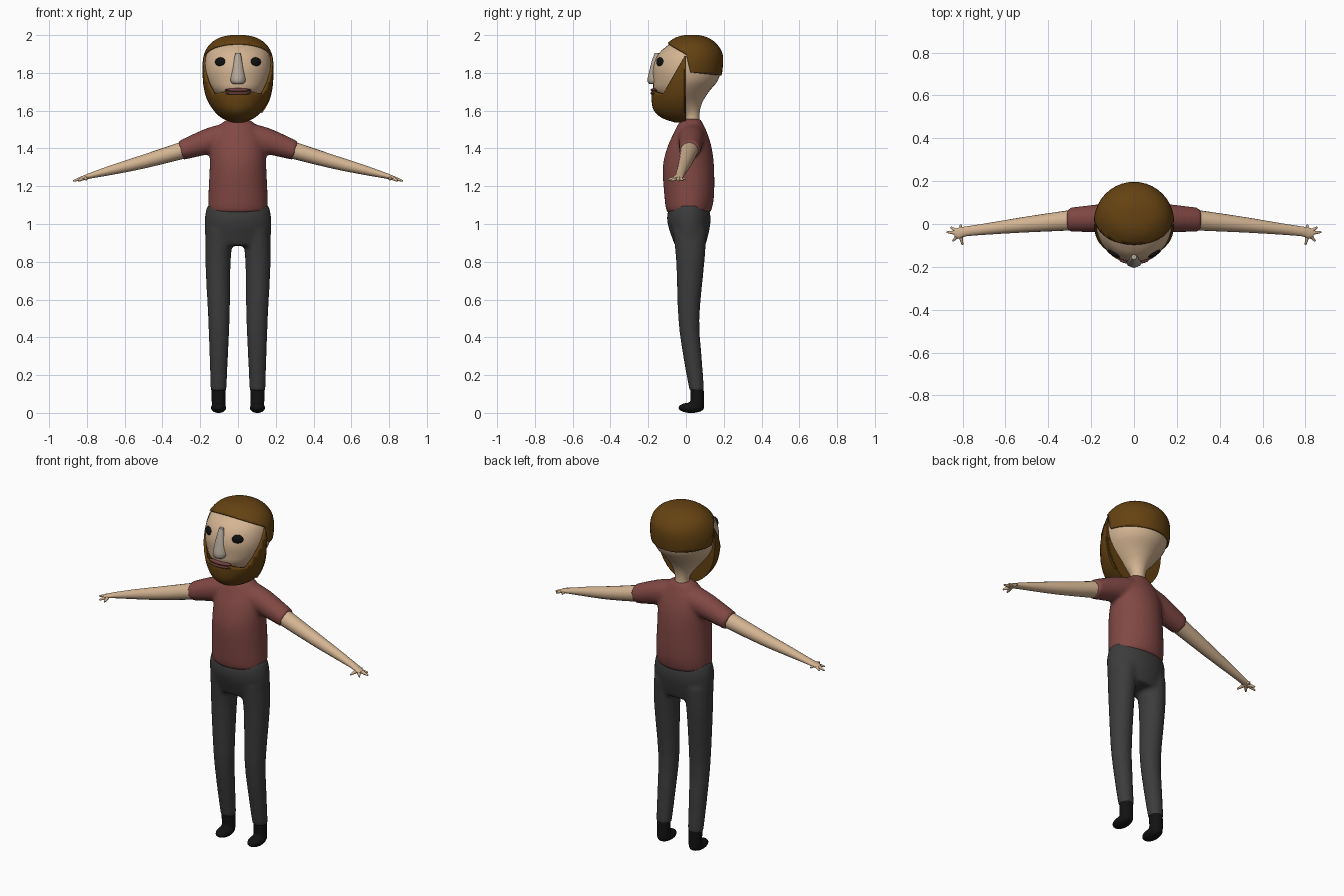
import bpy, bmesh, math
from mathutils import Vector, Matrix

cube = bpy.data.objects.get("Cube")
if cube:
    bpy.data.objects.remove(cube, do_unlink=True)


def material(name, color):
    m = bpy.data.materials.new(name)
    m.use_nodes = True
    m.diffuse_color = (*color, 1)
    b = m.node_tree.nodes["Principled BSDF"]
    b.inputs["Base Color"].default_value = (*color, 1)
    b.inputs["Roughness"].default_value = 0.8
    return m


skin = material("skin", (0.66, 0.46, 0.29))
nose_tone = material("nose grey beige", (0.47, 0.40, 0.33))
shirt_red = material("shirt red", (0.22, 0.065, 0.058))
trouser_grey = material("trouser grey", (0.045, 0.045, 0.045))
black = material("shoe black", (0.006, 0.006, 0.006))
hair_brown = material("hair brown", (0.13, 0.055, 0.006))
lip_red = material("lip red", (0.16, 0.05, 0.05))

X, Y, Z = Vector((1, 0, 0)), Vector((0, 1, 0)), Vector((0, 0, 1))


def smooth_rings(rings, steps):
    """Catmull-Rom interpolation through the cross-sections."""
    r = [Vector(a) for a in rings]
    out = []
    for i in range(len(r) - 1):
        a, b, c, d = r[max(i - 1, 0)], r[i], r[i + 1], r[min(i + 2, len(r) - 1)]
        for k in range(steps):
            t = k / steps
            out.append(b + (c - a) * (t / 2) + (a * 2 - b * 5 + c * 4 - d) * (t * t / 2)
                       + (b * 3 - a - c * 3 + d) * (t ** 3 / 2))
    return out + [r[-1]]


def loft(bm, rings, u=X, v=Y, n=32, steps=3):
    """Closed skin over elliptical sections (x, y, z, radius_u, radius_v)."""
    loops = []
    for x, y, z, ra, rb in smooth_rings(rings, steps):
        loops.append([bm.verts.new(Vector((x, y, z))
                      + u * (ra * math.cos(math.tau * k / n))
                      + v * (rb * math.sin(math.tau * k / n))) for k in range(n)])
    for a, b in zip(loops, loops[1:]):
        for k in range(n):
            j = (k + 1) % n
            bm.faces.new((a[k], a[j], b[j], b[k]))
    bm.faces.new(loops[0][::-1])
    bm.faces.new(loops[-1])


def ellipsoid(bm, center, radii, turn=0):
    bmesh.ops.create_uvsphere(bm, u_segments=24, v_segments=14, radius=1,
                              matrix=Matrix.Translation(center) @ Matrix.Rotation(turn, 4, 'Z')
                              @ Matrix.Diagonal((*radii, 1)))


def finish(name, bm, mat, voxel=0, shell=0):
    bmesh.ops.recalc_face_normals(bm, faces=bm.faces)
    me = bpy.data.meshes.new(name)
    bm.to_mesh(me)
    bm.free()
    me.materials.append(mat)
    me.polygons.foreach_set("use_smooth", [True] * len(me.polygons))
    me.set_sharp_from_angle(angle=math.radians(50))
    ob = bpy.data.objects.new(name, me)
    bpy.context.collection.objects.link(ob)
    if voxel:
        m = ob.modifiers.new("blend", 'REMESH')
        m.mode, m.voxel_size, m.use_smooth_shade = 'VOXEL', voxel, True
        s = ob.modifiers.new("soften", 'SMOOTH')
        s.iterations = 5
    if shell:
        m = ob.modifiers.new("thickness", 'SOLIDIFY')
        m.thickness, m.offset = shell, -1
    return ob


def cut(bm, co, no, **kw):
    return bmesh.ops.bisect_plane(bm, geom=bm.verts[:] + bm.edges[:] + bm.faces[:],
                                  plane_co=co, plane_no=no, **kw)


def keep(bm, rule):
    gone = [f for f in bm.faces if not rule(f.calc_center_median())]
    bmesh.ops.delete(bm, geom=gone, context='FACES')


def upright(rows):
    return [(0, cy, z, rx, ry) for z, cy, rx, ry in rows]


# Head and neck
head_rows = [(1.53, .035, .04, .04), (1.585, .03, .042, .042), (1.64, .0, .075, .085),
             (1.7, -.022, .13, .143), (1.76, -.003, .166, .172), (1.83, .005, .178, .18),
             (1.9, .018, .168, .165), (1.95, .03, .135, .12), (1.98, .03, .085, .075),
             (1.992, .03, .03, .03)]
bm = bmesh.new()
loft(bm, upright(head_rows))
finish("head", bm, skin)

# Hair cap: enlarged skull trimmed along the hairline, temples and nape
bm = bmesh.new()
loft(bm, upright([(1.8 + (z - 1.8) * 1.04, cy, rx + .01, ry + .01)
                  for z, cy, rx, ry in head_rows[3:]]), n=40)
cut(bm, (0, 0, 1.9), (0, .6, 1))
cut(bm, (0, 0, 1.9), (0, 1, .25))
cut(bm, (0, 0, 1.805), (0, .1, 1))
keep(bm, lambda c: c.z > 1.805 - .1 * c.y
     and (c.z > 1.9 - .6 * c.y or c.y > (1.9 - c.z) * .25))
finish("hair", bm, hair_brown, shell=.015)

# Beard: front half shell with a raised moustache edge
bm = bmesh.new()
loft(bm, upright([(1.538, -.01, .03, .05), (1.56, 0, .085, .125), (1.6, 0, .128, .17),
                  (1.65, 0, .16, .182), (1.7, 0, .177, .183), (1.76, 0, .186, .184),
                  (1.83, 0, .187, .182), (1.89, 0, .182, .175)]), n=40)
res = cut(bm, (0, 0, 0), Y, clear_outer=True)
bmesh.ops.edgeloop_fill(bm, edges=[e for e in res["geom_cut"]
                                   if isinstance(e, bmesh.types.BMEdge)])
cut(bm, (0, -.02, 1.865), (0, -1.75, 1))
for s in (-1, 1):
    cut(bm, (0, 0, 1.715), (.2 * s, 0, 1))
keep(bm, lambda c: c.z < 1.865 + 1.75 * (c.y + .02) or c.z < 1.715 - .2 * abs(c.x))
finish("beard", bm, hair_brown, shell=.014)

# Face details
bm = bmesh.new()
loft(bm, upright([(1.742, -.17, .028, .026), (1.757, -.17, .04, .035), (1.8, -.166, .036, .031),
                  (1.86, -.16, .024, .022), (1.905, -.154, .013, .012)]), n=8, steps=2)
finish("nose", bm, nose_tone)
for side, s in (("left", 1), ("right", -1)):
    bm = bmesh.new()
    ellipsoid(bm, (.094 * s, -.138, 1.858), (.031, .012, .025), .56 * s)
    finish(side + "_eye", bm, black)
for name, z in (("upper_lip", 1.709), ("lower_lip", 1.692)):
    bm = bmesh.new()
    ellipsoid(bm, (0, -.166, z), (.07, .022, .0105))
    finish(name, bm, lip_red)

# Shirt: torso and sleeves blended together
slope = Vector((.95, 0, -.27)).normalized()
bm = bmesh.new()
loft(bm, upright([(1.058, .015, .145, .107), (1.075, .015, .157, .12), (1.15, .017, .157, .132),
                  (1.3, .013, .15, .136), (1.4, .018, .146, .119), (1.47, .023, .128, .094),
                  (1.53, .025, .09, .066), (1.557, .03, .05, .045)]))
for s in (-1, 1):
    loft(bm, [(.04 * s, .028, 1.463, .075, .074), (.15 * s, .027, 1.44, .067, .069),
              (.305 * s, .02, 1.388, .056, .051)],
         u=Y, v=Vector((-slope.z * s, 0, slope.x)))
finish("shirt", bm, shirt_red, voxel=.011)

# Trousers: hips and legs blended together
bm = bmesh.new()
loft(bm, upright([(1.1, .015, .162, .1), (1.05, .015, .174, .114), (1.0, .016, .177, .113),
                  (.93, .02, .174, .095), (.885, .022, .16, .08)]))
for s in (-1, 1):
    loft(bm, [(.095 * s, .02, .97, .075, .09), (.106 * s, .023, .8, .067, .075),
              (.101 * s, .015, .5, .057, .056), (.102 * s, .034, .3, .049, .049),
              (.103 * s, .058, .115, .042, .039)])
finish("trousers", bm, trouser_grey, voxel=.011)

for side, s in (("left", 1), ("right", -1)):
    # Shoe: ankle flowing into a rounded foot
    bm = bmesh.new()
    loft(bm, [(.103 * s, .058, .135, .038, .036), (.103 * s, .06, .07, .037, .036),
              (.103 * s, .06, .025, .036, .035)])
    ellipsoid(bm, (.103 * s, .028, .027), (.041, .07, .028))
    finish(side + "_shoe", bm, black, voxel=.007)

    # Forearm and palm
    bm = bmesh.new()
    up = Vector((-slope.z * s, 0, slope.x))
    loft(bm, [(.27 * s, .02, 1.397, .049, .046), (.5 * s, -.002, 1.33, .037, .036),
              (.66 * s, -.02, 1.288, .028, .026), (.78 * s, -.034, 1.256, .023, .015),
              (.815 * s, -.042, 1.246, .026, .011), (.835 * s, -.042, 1.241, .018, .008)],
         u=Y, v=up, n=20)
    finish(side + "_arm", bm, skin)

    # Spread fingers as slim tapered cones
    bm = bmesh.new()
    palm = Vector((.812 * s, -.042, 1.246))
    for x, y, z in ((.8, -.097, 1.235), (.845, -.08, 1.228), (.873, -.038, 1.228),
                    (.855, -.015, 1.232), (.808, -.003, 1.24)):
        tip = Vector((x * s, y, z))
        d = (tip - palm).normalized()
        v = d.cross(Z).normalized()
        loft(bm, [(*palm, .011, .011), (*(palm + tip) / 2, .009, .009), (*tip, .004, .004)],
             u=v.cross(d), v=v, n=10, steps=2)
    finish(side + "_fingers", bm, skin)
